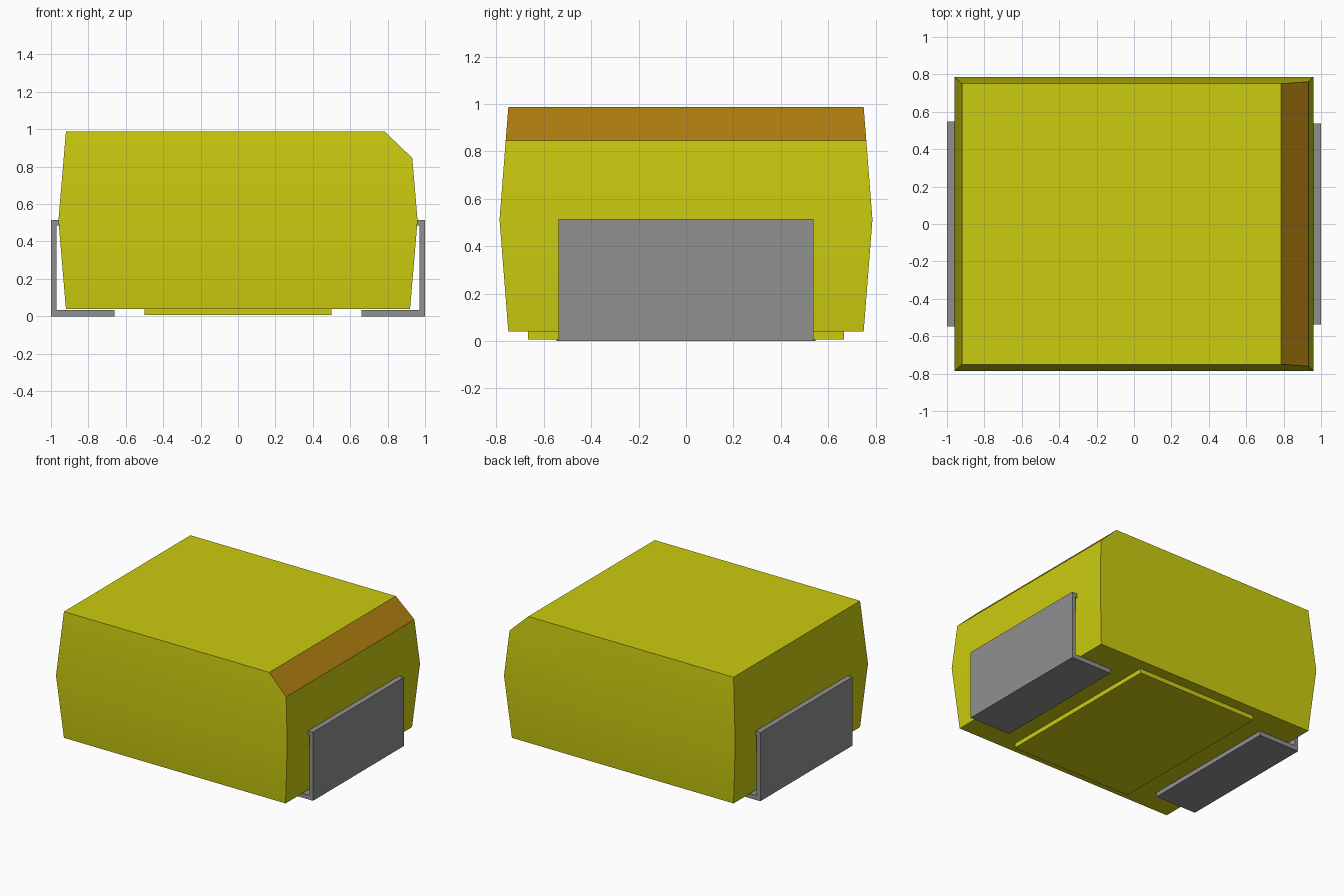
import bpy
import bmesh
import math
from mathutils import Vector

cube = bpy.data.objects.get("Cube")
if cube:
    bpy.data.objects.remove(cube, do_unlink=True)


def make_material(name, rgb):
    mat = bpy.data.materials.new(name)
    mat.use_nodes = True
    mat.diffuse_color = (*rgb, 1)
    bsdf = next(n for n in mat.node_tree.nodes if n.type == 'BSDF_PRINCIPLED')
    bsdf.inputs["Base Color"].default_value = (*rgb, 1)
    bsdf.inputs["Roughness"].default_value = 0.7
    return mat


YELLOW = make_material("yellow", (0.60, 0.60, 0.005))
ORANGE = make_material("orange_brown", (0.43, 0.205, 0.005))
GREY = make_material("grey", (0.28, 0.28, 0.28))


def finish(name, bm, *mats):
    bmesh.ops.recalc_face_normals(bm, faces=bm.faces)
    mesh = bpy.data.meshes.new(name)
    bm.to_mesh(mesh)
    bm.free()
    for mat in mats:
        mesh.materials.append(mat)
    obj = bpy.data.objects.new(name, mesh)
    bpy.context.collection.objects.link(obj)
    return obj


def prism(name, outline, half_depth, mat):
    """Extrude an x-z outline along y, centred on y = 0."""
    bm = bmesh.new()
    face = bm.faces.new([bm.verts.new((x, -half_depth, z)) for x, z in outline])
    ext = bmesh.ops.extrude_face_region(bm, geom=[face])
    moved = [v for v in ext["geom"] if isinstance(v, bmesh.types.BMVert)]
    bmesh.ops.translate(bm, verts=moved, vec=(0, 2 * half_depth, 0))
    return finish(name, bm, mat)


# Body: three stacked rectangles, widest at mid height
bm = bmesh.new()
rings = []
for hx, hy, z in [(0.92, 0.75, 0.04), (0.96, 0.787, 0.512), (0.92, 0.75, 0.987)]:
    rings.append([bm.verts.new((sx * hx, sy * hy, z))
                  for sx, sy in ((-1, -1), (1, -1), (1, 1), (-1, 1))])
for low, high in zip(rings, rings[1:]):
    for i in range(4):
        j = (i + 1) % 4
        bm.faces.new((low[i], low[j], high[j], high[i]))
bm.faces.new(rings[0][::-1])
bm.faces.new(rings[-1])

# Sloped strip along one top edge, cut flat and coloured
slope = Vector((0.139, 0, 0.145)).normalized()
cut = bmesh.ops.bisect_plane(bm, geom=bm.verts[:] + bm.edges[:] + bm.faces[:],
                             plane_co=(0.785, 0, 0.987), plane_no=slope,
                             clear_outer=True)
cut_edges = [e for e in cut["geom_cut"] if isinstance(e, bmesh.types.BMEdge)]
bmesh.ops.holes_fill(bm, edges=cut_edges, sides=0)
bm.normal_update()
for face in bm.faces:
    face.material_index = int(abs(face.normal.dot(slope)) > 0.99)
body = finish("body", bm, YELLOW, ORANGE)
bpy.context.view_layer.objects.active = body
body.select_set(True)
bpy.ops.object.shade_smooth_by_angle(angle=math.radians(30))
body.select_set(False)

# Base plate under the body
prism("base_plate", [(-0.5, 0.006), (0.5, 0.006), (0.5, 0.04), (-0.5, 0.04)],
      0.667, YELLOW)

# Side brackets: foot, upright and a short lip that meets the body
bracket = [(0.66, 0), (1, 0), (1, 0.515), (0.958, 0.515), (0.958, 0.485),
           (0.97, 0.485), (0.97, 0.034), (0.66, 0.034)]
for name, side, half in (("left_bracket", 1, 0.538), ("right_bracket", -1, 0.547)):
    prism(name, [(side * x, z) for x, z in bracket], half, GREY)
